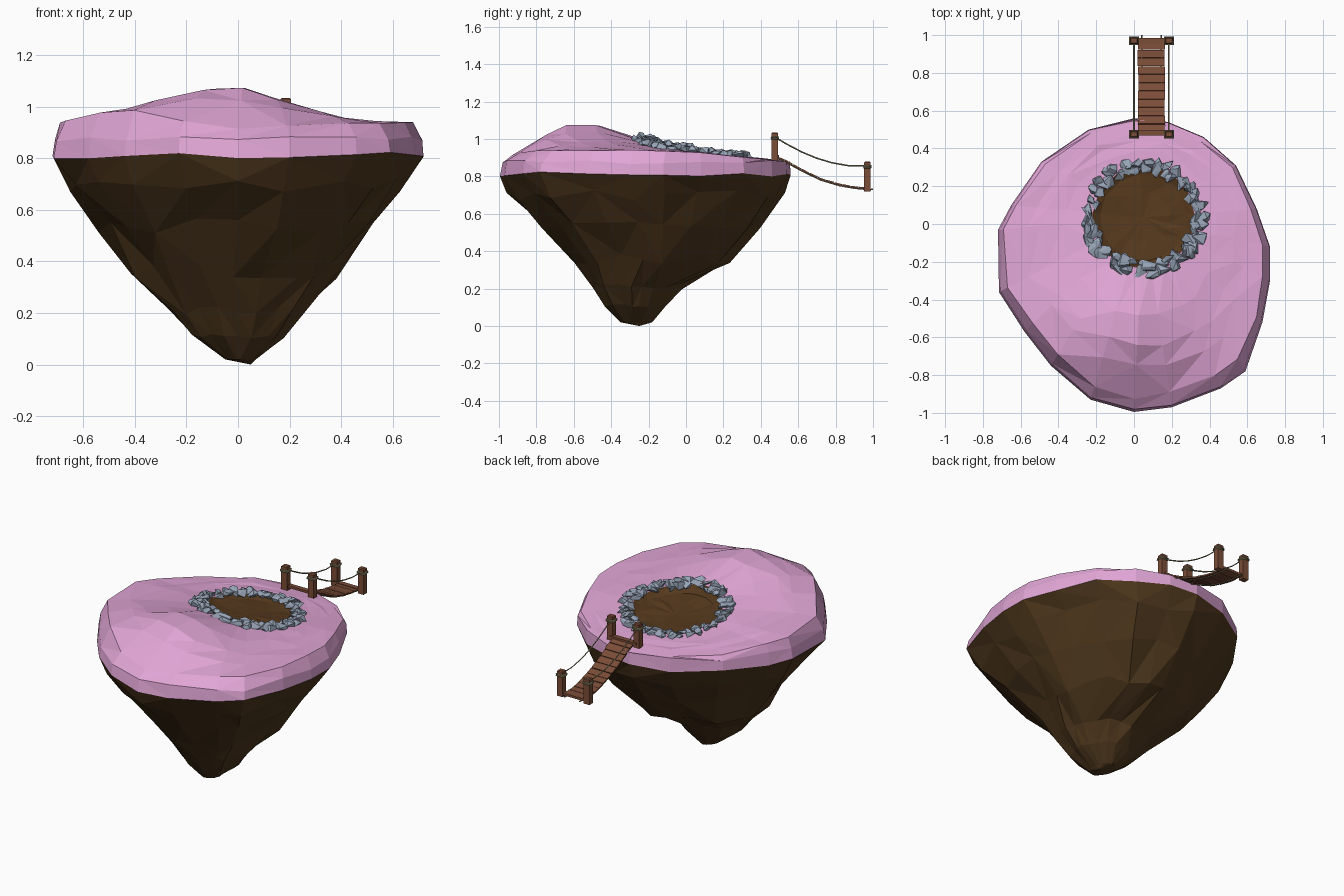
import bpy, bmesh, math, random
from mathutils import Vector, Matrix

if "Cube" in bpy.data.objects:
    bpy.data.objects.remove(bpy.data.objects["Cube"])

rng = random.Random(7)

def material(name, r, g, b):
    m = bpy.data.materials.new(name)
    m.diffuse_color = (r, g, b, 1)
    m.use_nodes = True
    m.node_tree.nodes["Principled BSDF"].inputs["Base Color"].default_value = m.diffuse_color
    return m

PINK = material("pink_grass", .75, .38, .67)
SOIL = material("soil", .075, .038, .012)
DIRT = material("pit_dirt", .09, .04, .012)
STONE = material("stone", .31, .37, .47)
WOOD = material("wood", .20, .075, .04)
ROPE = material("rope", .30, .27, .15)

def finish(name, bm, mat):
    me = bpy.data.meshes.new(name)
    bm.to_mesh(me)
    bm.free()
    me.materials.append(mat)
    ob = bpy.data.objects.new(name, me)
    bpy.context.collection.objects.link(ob)
    return ob

def loft(name, rings, mat, start=None, end=None):
    """Triangulated skin over counter-clockwise rings, with optional pole points."""
    bm = bmesh.new()
    vs = [[bm.verts.new(p) for p in r] for r in rings]
    n = len(rings[0])
    for a, b in zip(vs, vs[1:]):
        for i in range(n):
            j = (i + 1) % n
            if rng.random() < .5:
                bm.faces.new((a[i], a[j], b[j])); bm.faces.new((a[i], b[j], b[i]))
            else:
                bm.faces.new((a[i], a[j], b[i])); bm.faces.new((a[j], b[j], b[i]))
    for pole, ring, flip in ((start, vs[0], True), (end, vs[-1], False)):
        if pole:
            c = bm.verts.new(pole)
            for i in range(n):
                f = (ring[i], ring[(i + 1) % n], c)
                bm.faces.new(f[::-1] if flip else f)
    return finish(name, bm, mat)

def interp(table, t):
    for (a, u), (b, v) in zip(table, table[1:]):
        if t <= b:
            return u + (v - u) * max(0, (t - a) / (b - a))
    return table[-1][1]

# Island outline seen from above, and the height of the ground
OUT = [(.72, -.12), (.65, .08), (.54, .31), (.37, .46), (.18, .54), (0, .56), (-.24, .5),
       (-.49, .33), (-.65, .1), (-.72, -.03), (-.715, -.36), (-.58, -.57), (-.44, -.75),
       (-.23, -.93), (0, -.995), (.2, -.97), (.46, -.87), (.59, -.78), (.68, -.52), (.72, -.3)]
HC, HR = Vector((.05, .035)), .27
SLOPE = [(-1, .88), (-.85, .93), (-.4, .945), (0, .935), (.5, .885), (.57, .865)]
HUMP_X = [(-.7, 0), (-.43, .4), (-.03, 1), (.33, .25), (.5, 0)]
HUMP_Y = [(-1, 0), (-.86, .2), (-.74, .7), (-.64, 1), (-.48, .97), (-.25, .4), (0, .1), (.1, 0)]

def ground(x, y):
    return interp(SLOPE, y) + .15 * interp(HUMP_X, x) * interp(HUMP_Y, y)

# Grass cap: skirt, rim, then rings running in to the pit edge
lip = [(x, y, .81 + rng.uniform(-.012, .015)) for x, y in OUT]
def cap_ring(s, jitter=0, z=None):
    ring = []
    for x, y in OUT:
        o = Vector((x, y))
        h = HC + (o - HC).normalized() * HR
        p = h.lerp(o, s + rng.uniform(-jitter, jitter))
        ring.append((p.x, p.y, z + rng.uniform(-.012, .012) if z else
                     ground(p.x, p.y) + rng.uniform(-1, 1) * jitter * .15))
    return ring
edge = cap_ring(0)
loft("grass_cap", [lip, cap_ring(.985, .005, .875), cap_ring(.92, .03), cap_ring(.68, .03),
                   cap_ring(.54, .02), cap_ring(.33, .02), edge], PINK)

# Shallow dirt pit inside the stone ring
def pit_ring(k, drop):
    return [(HC.x + (x - HC.x) * k, HC.y + (y - HC.y) * k,
             .935 - .1 * (y - HC.y) * k - drop + rng.uniform(-.006, .006)) for x, y, z in edge]
loft("dirt_pit", [edge, pit_ring(.85, .02), pit_ring(.5, .028)], DIRT, end=(HC.x, HC.y, .905))

# Rock underside: z, centre x, centre y, half width, half depth
SHELL = [(.02, .01, -.265, .06, .085), (.11, 0, -.27, .18, .165), (.21, 0, -.265, .26, .24),
         (.36, -.02, -.185, .40, .42), (.54, 0, -.195, .53, .58), (.70, 0, -.205, .655, .735)]
rings = []
for z, cx, cy, rx, ry in SHELL:
    ring = []
    for x, y in OUT:
        k = 1 + rng.uniform(-.06, .03)
        ring.append((cx + x / .72 * rx * k, cy + (y + .218) / .777 * ry * k,
                     z + rng.uniform(-.03, .03) * min(1, z * 3 - .06)))
    rings.append(ring)
loft("rock_underside", rings + [lip], SOIL, start=(.05, -.25, 0))

# Ring of rough stones: each is the hull of a few random points
def rock(bm, c, size):
    verts = []
    for _ in range(10):
        d = Vector([rng.gauss(0, 1) for _ in range(3)]).normalized()
        verts.append(bm.verts.new(c + Vector((d.x, d.y, d.z * .7)) * size * rng.uniform(.85, 1.15)))
    res = bmesh.ops.convex_hull(bm, input=verts)
    bmesh.ops.delete(bm, geom=[v for v in res["geom_interior"] if isinstance(v, bmesh.types.BMVert)],
                     context='VERTS')

bm = bmesh.new()
for rad, count, lift in ((.27, 34, .006), (.303, 34, .008)):
    for i in range(count):
        a = math.tau * (i + rng.random() * .4) / count
        r = rad + rng.uniform(-.008, .008)
        x, y = HC.x + 1.03 * r * math.cos(a), HC.y + .96 * r * math.sin(a)
        size = rng.uniform(.032, .04) + (.008 if math.sin(a) < 0 else 0)
        rock(bm, Vector((x, y, ground(x, y) + lift)), size)
finish("pit_stones", bm, STONE)

# Rope bridge
X0, X1 = 0, .185
DECK = [(.48, .905), (.53, .885), (.62, .835), (.72, .787), (.82, .757), (.9, .743), (.985, .735)]
RAIL = [(.475, 1.01), (.54, .972), (.62, .93), (.70, .897), (.78, .873), (.87, .857), (.97, .856)]

def box(bm, c, size, tilt=0):
    m = Matrix.Translation(c) @ Matrix.Rotation(tilt, 4, 'X') @ Matrix.Diagonal((*size, 1))
    return bmesh.ops.create_cube(bm, size=1, matrix=m)["verts"]

def rope(name, pts, radius, cyclic=False):
    cu = bpy.data.curves.new(name, 'CURVE')
    cu.dimensions = '3D'
    cu.bevel_depth, cu.bevel_resolution = radius, 0
    cu.use_fill_caps = True
    sp = cu.splines.new('POLY')
    sp.points.add(len(pts) - 1)
    for p, q in zip(sp.points, pts):
        p.co = (*q, 1)
    sp.use_cyclic_u = cyclic
    cu.materials.append(ROPE)
    bpy.context.collection.objects.link(bpy.data.objects.new(name, cu))

# Planks
bm = bmesh.new()
COUNT = 11
for i in range(COUNT):
    y = .505 + .44 * i / (COUNT - 1)
    slope = (interp(DECK, y + .02) - interp(DECK, y - .02)) / .04
    box(bm, (.0925 + rng.uniform(-.002, .002), y, interp(DECK, y)),
        (.142, .041 * math.sqrt(1 + slope * slope), .009), math.atan(slope) + rng.uniform(-.04, .04))
finish("bridge_planks", bm, WOOD)

# Posts with chamfered tops, and a cross beam at each end
bm = bmesh.new()
for y, z0, z1 in ((.475, .885, 1.035), (.97, .72, .88)):
    for x in (X0, X1):
        vs = box(bm, (x, y, (z0 + z1) / 2), (.04, .035, z1 - z0))
        top = {e for v in vs for e in v.link_edges if all(w.co.z > z1 - .001 for w in e.verts)}
        bmesh.ops.bevel(bm, geom=list(top), offset=.005, segments=1, affect='EDGES')
    box(bm, (.0925, y + (.008 if y < .6 else 0), interp(DECK, y) + .003), (X1 - X0, .03, .014))
finish("bridge_posts", bm, WOOD)

# Hand ropes, post lashings and ropes under the deck
for side, x in (("left", X0), ("right", X1)):
    rope(f"hand_rope_{side}", [(x, y, z) for y, z in RAIL], .004)
    for place, (y, z) in (("near", RAIL[0]), ("far", RAIL[-1])):
        for k in (0, 1):
            rope(f"lashing_{side}_{place}_{k}", [(x + a * .023, y + b * .02, z - .008 * k) for a, b in
                 ((-1, -1), (1, -1), (1, 1), (-1, 1))], .0045, True)
    dx = .04 if x == X0 else -.04
    rope(f"deck_rope_{side}", [(x + dx, y, z - .006) for y, z in DECK] + [(x + dx, 1.0, .732)], .004)
